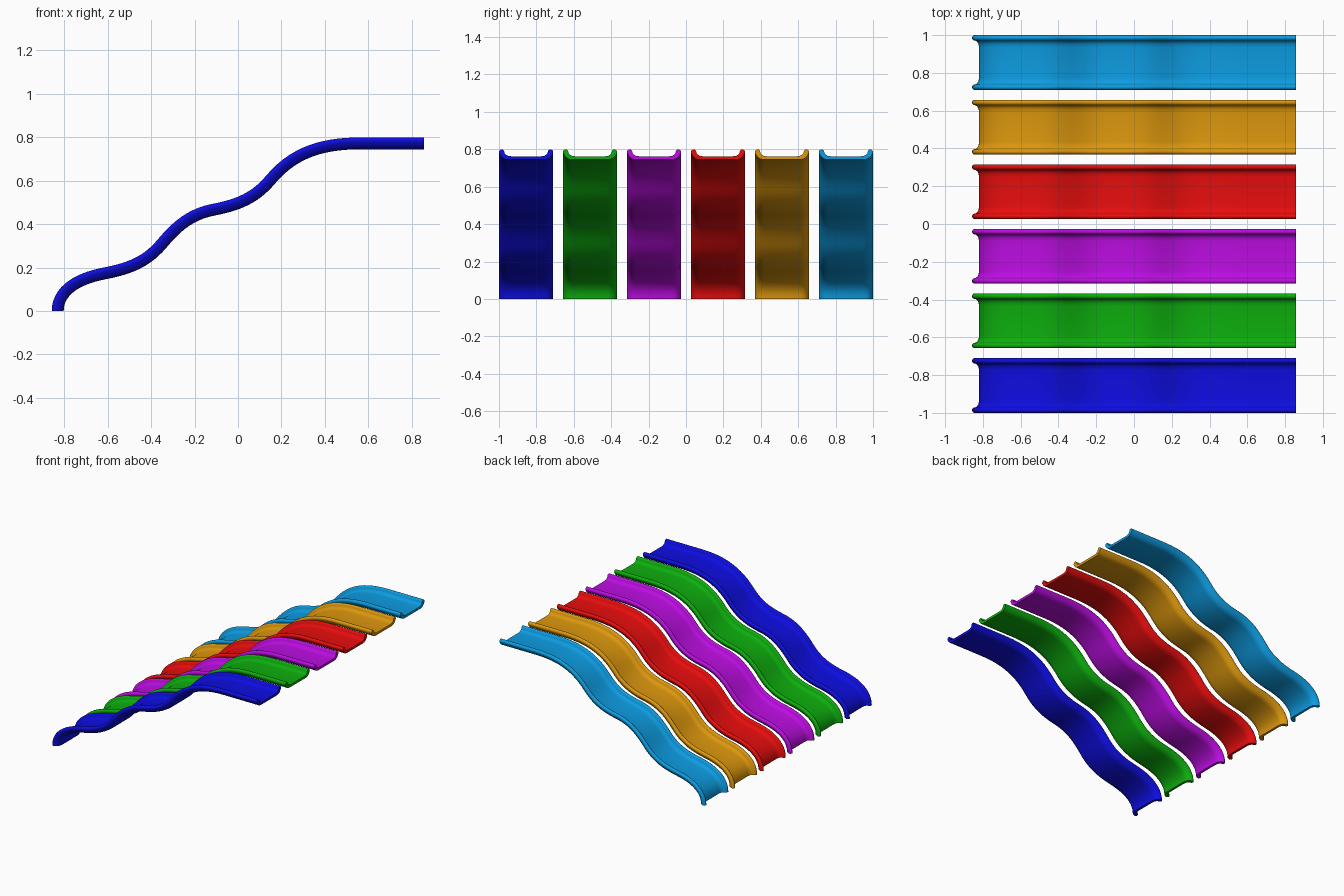
import bpy, bmesh
from math import sin, cos, radians
from mathutils import Vector
from mathutils.geometry import interpolate_bezier

cube = bpy.data.objects.get("Cube")
if cube:
    bpy.data.objects.remove(cube, do_unlink=True)

# Slide centre line: x, z, heading in degrees
KNOTS = [(-0.83, 0, 90), (-0.62, 0.172, 11), (-0.35, 0.31, 50),
         (-0.11, 0.467, 11), (0.15, 0.605, 50), (0.57, 0.772, 0), (0.857, 0.772, 0)]
STEPS = 14


def centre_line():
    pts = []
    for (x0, z0, a0), (x1, z1, a1) in zip(KNOTS, KNOTS[1:]):
        p, q = Vector((x0, 0, z0)), Vector((x1, 0, z1))
        reach = (q - p).length * 0.38
        h0 = p + reach * Vector((cos(radians(a0)), 0, sin(radians(a0))))
        h1 = q - reach * Vector((cos(radians(a1)), 0, sin(radians(a1))))
        seg = interpolate_bezier(p, h0, h1, q, STEPS + 1)
        pts += seg if not pts else seg[1:]
    return pts


def trough_section():
    # Half section: floor, rolled lip, then underside (sideways, outward)
    half = [(0.08, -0.0095), (0.097, -0.007), (0.109, 0), (0.115, 0.008)]
    half += [(0.1305 + 0.0145 * cos(radians(a)), 0.013 + 0.0145 * sin(radians(a)))
             for a in range(170, -41, -30)]
    half += [(0.135, -0.008), (0.126, -0.018), (0.112, -0.025), (0.095, -0.0275)]
    return half + [(-s, n) for s, n in reversed(half)]


def slide(name, y, mat):
    path, section = centre_line(), trough_section()
    bm = bmesh.new()
    rings = []
    for i, p in enumerate(path):
        tangent = (path[min(i + 1, len(path) - 1)] - path[max(i - 1, 0)]).normalized()
        if i == 0:
            tangent = Vector((0, 0, 1))
        normal = Vector((-tangent.z, 0, tangent.x))
        rings.append([bm.verts.new(p + normal * n + Vector((0, s, 0))) for s, n in section])
    count = len(section)
    for a, b in zip(rings, rings[1:]):
        for j in range(count):
            k = (j + 1) % count
            bm.faces.new((a[j], a[k], b[k], b[j]))
    # End caps
    bm.faces.new(rings[0])
    bm.faces.new(rings[-1])
    bmesh.ops.recalc_face_normals(bm, faces=bm.faces)
    mesh = bpy.data.meshes.new(name)
    bm.to_mesh(mesh)
    bm.free()
    mesh.materials.append(mat)
    obj = bpy.data.objects.new(name, mesh)
    obj.location.y = y
    bpy.context.collection.objects.link(obj)
    bpy.ops.object.select_all(action='DESELECT')
    obj.select_set(True)
    bpy.context.view_layer.objects.active = obj
    bpy.ops.object.shade_smooth_by_angle(angle=radians(40))


def material(name, colour):
    mat = bpy.data.materials.new(name)
    mat.use_nodes = True
    rgba = (*colour, 1)
    mat.diffuse_color = rgba
    mat.node_tree.nodes["Principled BSDF"].inputs["Base Color"].default_value = rgba
    return mat


# Six lanes from front to back
LANES = [("blue", (0.004, 0.004, 0.75)), ("green", (0.004, 0.42, 0.004)),
         ("purple", (0.5, 0.004, 0.75)), ("red", (0.8, 0.004, 0.004)),
         ("orange", (0.72, 0.31, 0.004)), ("sky_blue", (0.004, 0.33, 0.75))]
for i, (colour, rgb) in enumerate(LANES):
    slide(colour + "_slide", -0.855 + 0.342 * i, material(colour, rgb))
